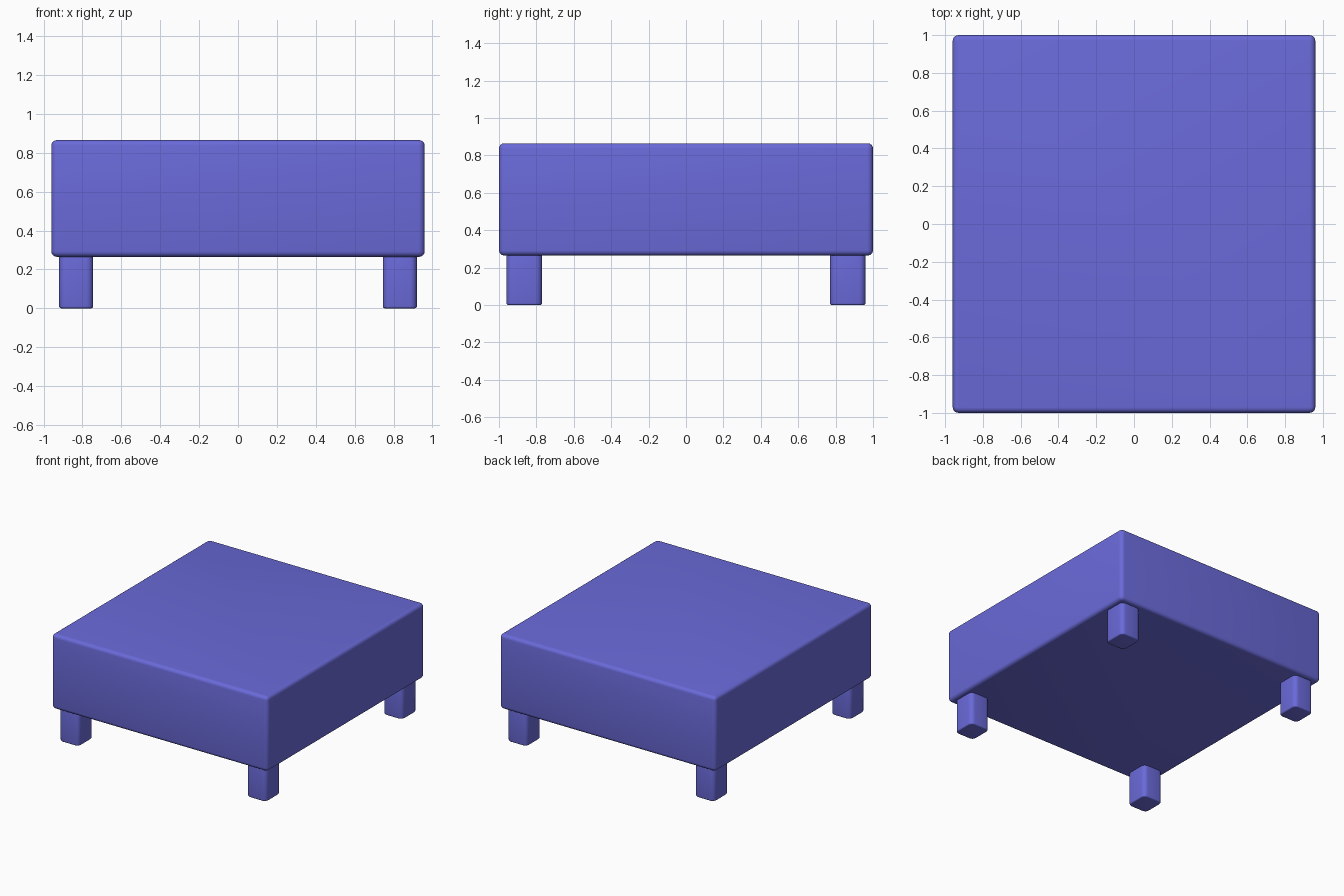
import bpy, bmesh
from mathutils import Vector

if "Cube" in bpy.data.objects:
    bpy.data.objects.remove(bpy.data.objects["Cube"])

fabric = bpy.data.materials.new("violet blue")
fabric.diffuse_color = (0.144, 0.144, 0.70, 1)
fabric.use_nodes = True
fabric.node_tree.nodes["Principled BSDF"].inputs["Base Color"].default_value = fabric.diffuse_color


def rounded_box(name, lo, hi, upright_radius, rim_radius):
    """Box with rounded upright edges and softly rounded horizontal rims."""
    lo, hi = Vector(lo), Vector(hi)
    bm = bmesh.new()
    bmesh.ops.create_cube(bm, size=1)
    for v in bm.verts:
        v.co = [(lo[i] + hi[i]) / 2 + v.co[i] * (hi[i] - lo[i]) for i in range(3)]
    uprights = [e for e in bm.edges if abs(e.verts[0].co.z - e.verts[1].co.z) > 0.01]
    bmesh.ops.bevel(bm, geom=uprights, offset=upright_radius, segments=5,
                    profile=0.5, affect='EDGES')
    rims = [e for e in bm.edges if abs(e.verts[0].co.z - e.verts[1].co.z) < 1e-4]
    bmesh.ops.bevel(bm, geom=rims, offset=rim_radius, segments=4,
                    profile=0.5, affect='EDGES')
    for f in bm.faces:
        f.smooth = True
    bmesh.ops.recalc_face_normals(bm, faces=bm.faces)
    mesh = bpy.data.meshes.new(name)
    bm.to_mesh(mesh)
    bm.free()
    mesh.materials.append(fabric)
    obj = bpy.data.objects.new(name, mesh)
    bpy.context.collection.objects.link(obj)
    return obj


# Upholstered seat block
rounded_box("seat", (-0.96, -1.0, 0.265), (0.96, 1.0, 0.865), 0.032, 0.028)

# Four short legs, tucked slightly inside the corners
for side, sx in (("left", -1), ("right", 1)):
    for end, sy in (("front", -1), ("back", 1)):
        x, y = sx * 0.8325, sy * 0.865
        rounded_box(f"{end}_{side}_leg",
                    (x - 0.0875, y - 0.095, 0.0), (x + 0.0875, y + 0.095, 0.29),
                    0.035, 0.01)
